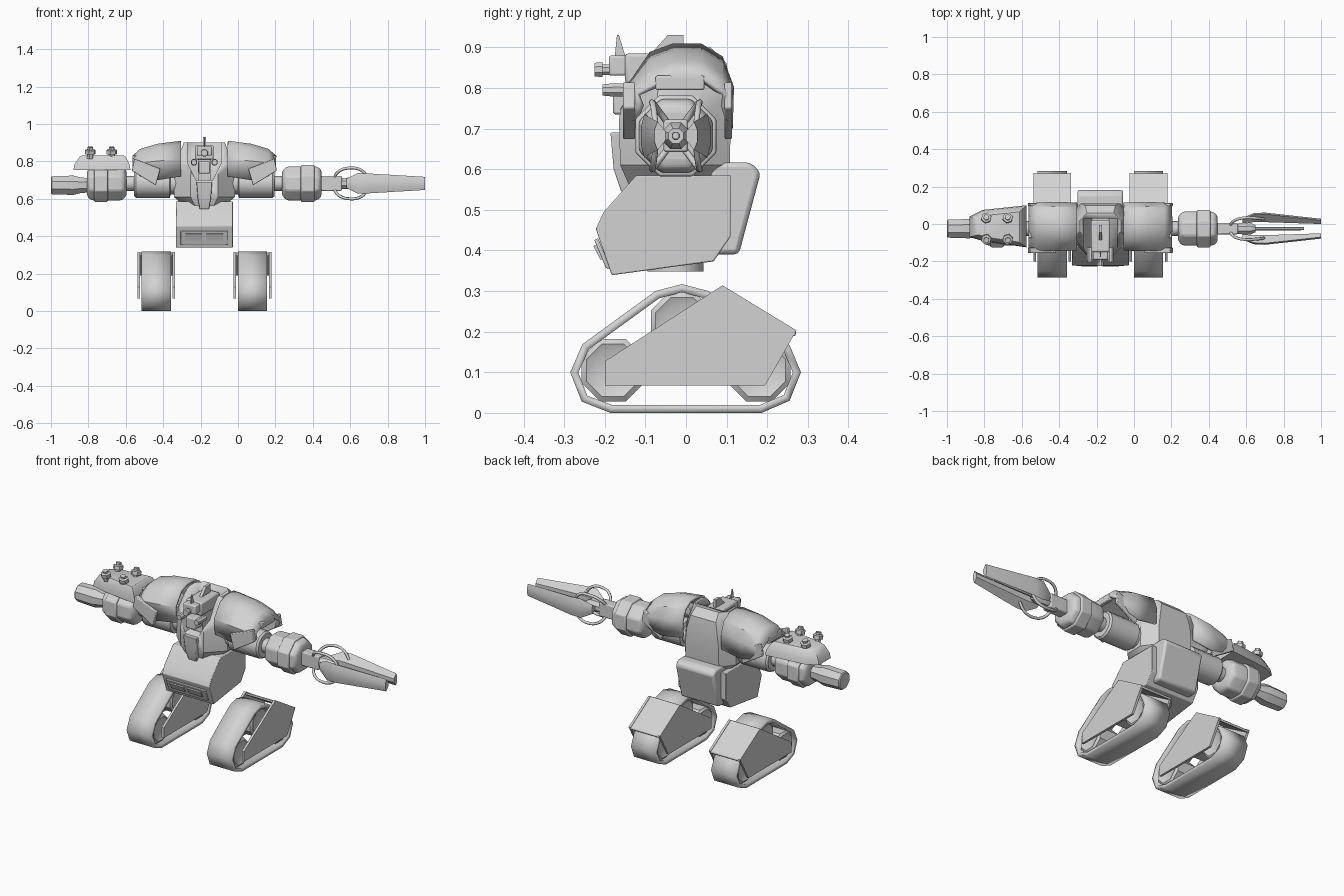
import bpy, bmesh, math
from mathutils import Vector

cube = bpy.data.objects.get("Cube")
if cube:
    bpy.data.objects.remove(cube, do_unlink=True)

grey = bpy.data.materials.new("plain_grey")
grey.use_nodes = True
grey.diffuse_color = (0.65, 0.65, 0.65, 1)
grey.node_tree.nodes["Principled BSDF"].inputs["Base Color"].default_value = grey.diffuse_color

BODY_X = -0.18            # the body centre line; parts below are measured from it
ARM_Y, ARM_Z = -0.025, 0.682
SIDES = {"left": 1, "right": -1}


def finish(name, bm, bevel=0, shell=0, offset=0, angle=32):
    """Turn a bmesh into a shaded, materialled object."""
    bmesh.ops.recalc_face_normals(bm, faces=bm.faces)
    mesh = bpy.data.meshes.new(name)
    bm.to_mesh(mesh)
    bm.free()
    mesh.materials.append(grey)
    obj = bpy.data.objects.new(name, mesh)
    obj.location.x = BODY_X
    bpy.context.collection.objects.link(obj)
    bpy.ops.object.select_all(action="DESELECT")
    obj.select_set(True)
    bpy.context.view_layer.objects.active = obj
    bpy.ops.object.shade_smooth_by_angle(angle=math.radians(angle))
    if shell:
        mod = obj.modifiers.new("shell", "SOLIDIFY")
        mod.thickness, mod.offset = shell, offset
    if bevel:
        mod = obj.modifiers.new("bevel", "BEVEL")
        mod.width, mod.segments, mod.limit_method = bevel, 2, "ANGLE"
    return obj


def loft(name, rings, closed=True, caps=True, **options):
    """Skin a list of matching cross-sections."""
    bm = bmesh.new()
    rows = [[bm.verts.new(p) for p in ring] for ring in rings]
    count = len(rows[0])
    for a, b in zip(rows, rows[1:]):
        for i in range(count if closed else count - 1):
            j = (i + 1) % count
            bm.faces.new((a[i], a[j], b[j], b[i]))
    if caps:
        bm.faces.new(rows[0])
        bm.faces.new(rows[-1])
    return finish(name, bm, **options)


def slab_x(name, profile, x0, x1, **options):
    """Extrude a (y, z) profile across x."""
    return loft(name, [[(x, y, z) for y, z in profile] for x in (x0, x1)], **options)


def slab_y(name, profile, y0, y1, **options):
    """Extrude an (x, z) profile across y."""
    return loft(name, [[(x, y, z) for x, z in profile] for y in (y0, y1)], **options)


def box(name, lo, hi, **options):
    return slab_x(name, [(lo[1], lo[2]), (hi[1], lo[2]), (hi[1], hi[2]), (lo[1], hi[2])],
                  lo[0], hi[0], **options)


def turned(name, start, axis, profile, sides=8, **options):
    """Round part: profile holds (distance along axis, radius)."""
    start, axis = Vector(start), Vector(axis).normalized()
    u = axis.orthogonal().normalized()
    v = axis.cross(u)
    turns = [math.tau * (i + 0.5) / sides for i in range(sides)]
    return loft(name, [[start + axis * d + (u * math.cos(t) + v * math.sin(t)) * r
                        for t in turns] for d, r in profile], **options)


def tube(name, points, radius):
    curve = bpy.data.curves.new(name, "CURVE")
    curve.dimensions, curve.bevel_depth, curve.bevel_resolution = "3D", radius, 1
    spline = curve.splines.new("BEZIER")
    spline.bezier_points.add(len(points) - 1)
    for knot, p in zip(spline.bezier_points, points):
        knot.co = p
        knot.handle_left_type = knot.handle_right_type = "AUTO"
    curve.resolution_u = 5
    curve.materials.append(grey)
    obj = bpy.data.objects.new(name, curve)
    obj.location.x = BODY_X
    bpy.context.collection.objects.link(obj)


# Track units: belt, three wheels, side covers and rear guard
belt = [(-.285, .1), (-.255, .169), (-.075, .3), (-.01, .317), (.055, .3), (.255, .167),
        (.283, .1), (.255, .03), (.186, 0), (-.186, 0), (-.257, .028)]
cover = [(-.2, .127), (.09, .314), (.272, .203), (.195, .068), (-.2, .068)]
guard = [(.085, .314), (.272, .2), (.268, .187), (.085, .298)]
for side, s in SIDES.items():
    c = s * .257
    slab_x(side + "_track_belt", belt, c - .078, c + .078, caps=False, shell=.02, offset=-1)
    for n, (y, z) in enumerate([(-.18, .105), (.18, .105), (-.01, .22)]):
        turned(f"{side}_wheel_{n}", (c, y, z), (1, 0, 0),
               [(-.06, .05), (-.07, .07), (-.06, .083), (.06, .083), (.07, .07), (.06, .05)])
    for k in (-1, 1):
        slab_x(f"{side}_track_cover_{k}", cover, c + k * .088, c + k * .101)
    slab_x(side + "_track_guard", guard, c - .1, c + .1, bevel=.004)

# Pelvis, its waist plug, front grille and backpack
slab_x("pelvis", [(-.203, .494), (-.122, .585), (.11, .585), (.11, .435), (.068, .373),
                  (-.183, .339), (-.222, .453)], -.152, .152, bevel=.003)
turned("hip_plug", (0, -.026, .348), (0, 0, 1), [(0, .07), (.04, .07)], sides=16)
slab_x("grille_plate", [(-.216, .43), (-.226, .426), (-.197, .356), (-.187, .355)],
       -.127, .127, bevel=.003)
for s in (-1, 1):
    slab_x(f"grille_vent_{s}", [(-.216, .415), (-.228, .411), (-.211, .378), (-.2, .378)],
           s * .012, s * .1)
slab_x("backpack", [(.06, .617), (.158, .617), (.184, .592), (.13, .39), (.06, .39)],
       -.122, .122, bevel=.012)


# Torso: eight-sided tapering shell with an open cockpit cut in its front
def torso_ring(z, w, front, back):
    half = [(w * .45, front), (w, front * .45), (w, back * .3), (w * .65, back)]
    return [(x, y, z) for x, y in half] + [(-x, y, z) for x, y in reversed(half)]


torso = loft("torso", [torso_ring(.56, .11, -.14, .1), torso_ring(.61, .163, -.162, .108),
                       torso_ring(.72, .163, -.165, .11), torso_ring(.79, .15, -.155, .11),
                       torso_ring(.86, .125, -.125, .1), torso_ring(.9, .11, -.09, .06)])
cutter = slab_y("cockpit_cutter", [(-.09, 1), (-.09, .79), (-.045, .7), (.045, .7),
                                   (.09, .79), (.09, 1)], -.3, .03)
cutter.hide_render = True
cut = torso.modifiers.new("cockpit", "BOOLEAN")
cut.object, cut.solver = cutter, "EXACT"
bpy.context.view_layer.objects.active = torso
bpy.ops.object.modifier_apply(modifier=cut.name)
bpy.data.objects.remove(cutter, do_unlink=True)
loft("chest_prow", [[(-w, y, z), (w, y, z), (w, -.1, z), (-w, -.1, z)] for w, y, z in
                    [(.025, -.16, .545), (.035, -.178, .6), (.042, -.186, .69)]], bevel=.003)

# Head: sensor box, fins, barrels and lamps
box("head", (-.05, -.15, .81), (.05, .02, .885), bevel=.008)
box("head_neck", (-.035, -.12, .69), (.035, .0, .82))
box("head_visor", (-.04, -.19, .83), (.04, -.14, .88), bevel=.006)
slab_x("head_crest", [(-.09, .88), (-.045, .93), (-.006, .93), (-.006, .88)], -.008, .008)
slab_x("antenna", [(-.175, .88), (-.17, .93), (-.165, .93), (-.15, .88)], -.003, .003)
turned("head_barrel", (0, -.225, .845), (0, 1, 0), [(0, .018), (.02, .02), (.02, .014), (.06, .014)])
box("jaw", (-.03, -.18, .735), (.03, -.1, .8), bevel=.006)
for side, s in SIDES.items():
    turned(side + "_lamp", (s * .055, -.205, .795), (0, 1, 0),
           [(0, .015), (.03, .018), (.08, .016)])

# Arms shared by both sides: shoulder pad, flaps, upper arm, elbow, forearm
for side, s in SIDES.items():
    pad = []
    for x, low, mid, top, k in [(.125, .72, .81, .903, 1), (.25, .7, .8, .887, 1.03),
                                (.34, .72, .79, .86, 1), (.38, .755, .785, .825, .88)]:
        pad.append([(s * x, y * k, z) for y, z in
                    [(-.125, low), (-.135, mid), (-.085, top - .02), (-.03, top), (.035, top),
                     (.085, top - .03), (.108, mid), (.105, low)]])
    loft(side + "_shoulder_pad", pad, closed=False, caps=False, shell=.014)
    flap = [(s * .235, .76), (s * .375, .815), (s * .388, .75), (s * .26, .672)]
    slab_y(side + "_front_flap", flap, -.155, -.125, bevel=.004)
    slab_y(side + "_back_flap", flap, .095, .113, bevel=.004)
    box(side + "_pad_lip", (s * .36, -.075, .795), (s * .384, .045, .83), bevel=.004)
    out, base = (s, 0, 0), (0, ARM_Y, ARM_Z)
    turned(side + "_upper_arm", base, out,
           [(.1, .06), (.18, .06), (.185, .077), (.365, .077), (.375, .068)], sides=12)
    turned(side + "_elbow", base, out, [(.36, .04), (.43, .04)], sides=12)
    turned(side + "_forearm", base, out, [(.415, .065), (.43, .09), (.45, .098), (.595, .098),
                                          (.615, .09), (.627, .07)], sides=8, bevel=.008)
    turned(side + "_forearm_band", base, out,
           [(.515, .1), (.52, .108), (.585, .108), (.59, .1)], sides=8, bevel=.004)

# Left hand: wrist, four bowed tubes, two tapering claws and a centre rod
box("wrist", (.62, ARM_Y - .03, .642), (.735, ARM_Y + .03, .722), bevel=.006)
turned("claw_hub", (0, ARM_Y, ARM_Z), (1, 0, 0), [(.72, .03), (.8, .035), (.83, .02)])
turned("centre_rod", (0, ARM_Y, ARM_Z), (1, 0, 0), [(.8, .011), (1.09, .009)])
for k in (-1, 1):
    def claw_ring(x, inner, outer, height):
        return [(x, ARM_Y + k * y, ARM_Z + z) for y, z in
                [(inner, -height * .3), (outer, -height), (outer + .008, -height * .4),
                 (outer + .008, height * .4), (outer, height), (inner, height * .3)]]
    loft(f"claw_{k}", [claw_ring(.76, .03, .05, .025), claw_ring(.82, .035, .075, .055),
                       claw_ring(.88, .035, .078, .053), claw_ring(1.18, .025, .045, .035)])
    for m in (-1, 1):
        tube(f"claw_tube_{k}_{m}", [(x, ARM_Y + k * y, ARM_Z + m * z) for x, y, z in
                                    [(.69, .015, .025), (.72, .045, .065), (.775, .058, .082),
                                     (.84, .055, .07), (.875, .05, .03)]], .008)

# Right arm: cannon muzzle and launcher pod with four nozzles
turned("cannon", (0, ARM_Y, ARM_Z - .01), (-1, 0, 0),
       [(.6, .04), (.66, .045), (.7, .056), (.815, .052), (.82, .046)], sides=8)
pod = [(-.70, -.06, .02), (-.64, -.085, .06), (-.4, -.125, .1), (-.4, .1, .1)]


def pod_ring(z, grow):
    plan = [(-.70, -.07), (-.63, -.09), (-.395, -.125), (-.395, .1), (-.63, .075), (-.70, .04)]
    return [(-.53 + (x + .53) * grow, ARM_Y + (y - ARM_Y) * grow, z) for x, y in plan]


loft("launcher_pod", [pod_ring(.755, 1), pod_ring(.785, .96), pod_ring(.825, .8),
                      pod_ring(.832, .72)])
for x in (-.61, -.495):
    for k in (-1, 1):
        turned(f"nozzle_{x}_{k}", (x, ARM_Y + k * .05, .815), (0, k * .2, 1),
               [(0, .017), (.022, .017), (.025, .028), (.046, .028), (.05, .016), (.062, .016)],
               sides=6)
